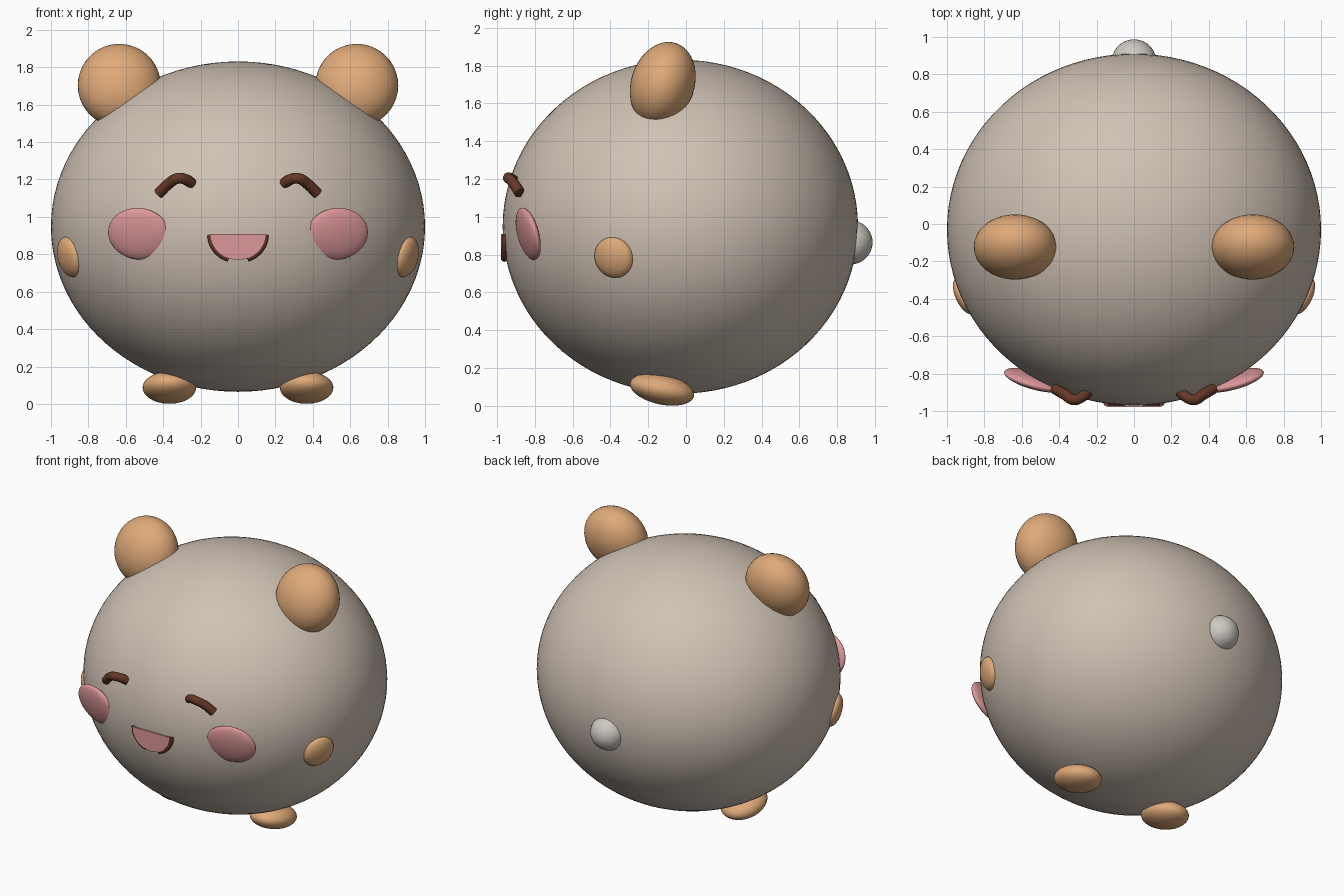
import bpy, bmesh, math
from mathutils import Vector, Matrix

cube = bpy.data.objects.get("Cube")
if cube:
    bpy.data.objects.remove(cube, do_unlink=True)


def material(name, r, g, b):
    m = bpy.data.materials.new(name)
    m.use_nodes = True
    m.diffuse_color = (r, g, b, 1)
    bsdf = next(n for n in m.node_tree.nodes if n.type == 'BSDF_PRINCIPLED')
    bsdf.inputs["Base Color"].default_value = (r, g, b, 1)
    bsdf.inputs["Roughness"].default_value = 0.7
    return m


CREAM = material("warm cream", 0.63, 0.54, 0.46)
WHITE = material("soft white", 0.62, 0.58, 0.54)
TAN = material("light tan", 0.74, 0.40, 0.19)
PINK = material("blush pink", 0.72, 0.31, 0.32)
BROWN = material("dark brown", 0.13, 0.04, 0.02)


def add_object(name, bm, mat, smooth=True):
    bmesh.ops.recalc_face_normals(bm, faces=bm.faces[:])
    for f in bm.faces:
        f.smooth = smooth
    mesh = bpy.data.meshes.new(name)
    bm.to_mesh(mesh)
    bm.free()
    mesh.materials.append(mat)
    obj = bpy.data.objects.new(name, mesh)
    bpy.context.collection.objects.link(obj)
    return obj


def ellipsoid(name, centre, radii, mat, rotation=None, segments=40):
    """Scaled sphere, turned by a 4x4 rotation and moved to its centre."""
    bm = bmesh.new()
    bmesh.ops.create_uvsphere(bm, u_segments=segments, v_segments=segments // 2, radius=1)
    turn = rotation or Matrix.Identity(4)
    bm.transform(Matrix.Translation(centre) @ turn @ Matrix.Diagonal((*radii, 1)))
    return add_object(name, bm, mat)


def facing(direction):
    """Rotation that points the local z axis along a direction."""
    return Vector(direction).to_track_quat('Z', 'Y').to_matrix().to_4x4()


def tube(name, points, radius, mat):
    """Smooth round tube through the points, with flat capped ends."""
    curve = bpy.data.curves.new(name, 'CURVE')
    curve.dimensions = '3D'
    curve.bevel_depth = radius
    curve.bevel_resolution = 3
    curve.use_fill_caps = True
    curve.resolution_u = 6
    spline = curve.splines.new('BEZIER')
    spline.bezier_points.add(len(points) - 1)
    for bp, p in zip(spline.bezier_points, points):
        bp.co = p
        bp.handle_left_type = bp.handle_right_type = 'AUTO'
    curve.materials.append(mat)
    obj = bpy.data.objects.new(name, curve)
    bpy.context.collection.objects.link(obj)
    return obj


# Round body and tail
ellipsoid("body", (0, -0.03, 0.948), (1, 0.94, 0.883), CREAM, segments=96)
ellipsoid("tail", (0, 0.867, 0.865), (0.12, 0.12, 0.118), WHITE)

for side, s in (("left", 1), ("right", -1)):
    # Ears lean back a little
    ellipsoid(side + "_ear", (s * 0.635, -0.123, 1.703), (0.222, 0.168, 0.227), TAN,
              Matrix.Rotation(math.radians(-18), 4, 'X'))
    # Small flat paws hug the sides
    ellipsoid(side + "_hand", (s * 0.9, -0.382, 0.785), (0.11, 0.11, 0.05), TAN,
              facing((s * 0.9, -0.42, -0.24)))
    # Feet tip up at the toes
    ellipsoid(side + "_foot", (s * 0.367, -0.127, 0.087), (0.143, 0.173, 0.08), TAN,
              Matrix.Rotation(math.radians(-12), 4, 'X'))
    # Cheeks
    ellipsoid(side + "_cheek", (s * 0.53, -0.835, 0.91), (0.17, 0.142, 0.04), PINK,
              facing((s * 0.27, -1, -0.25)))
    # Happy closed eyes
    eye_path = [(0.425, -0.88, 1.125), (0.37, -0.912, 1.178), (0.32, -0.94, 1.206),
                (0.28, -0.925, 1.2), (0.245, -0.895, 1.178)]
    tube(side + "_eye", [(s * x, y, z) for x, y, z in eye_path], 0.029, BROWN)
    # Mouth rim, open at the bottom centre
    rim = []
    for i in range(7):
        a = math.radians(70 * i / 6)
        rim.append((s * 0.148 * math.cos(a), -0.957 - 0.004 * i / 6, 0.905 - 0.137 * math.sin(a)))
    tube(side + "_mouth_rim", rim, 0.016, BROWN)

# Half-round mouth plate
bm = bmesh.new()
arc = [math.pi * i / 24 for i in range(25)]
face = bm.faces.new([bm.verts.new((0.147 * math.cos(a), -0.979, 0.908 - 0.137 * math.sin(a)))
                     for a in arc])
ext = bmesh.ops.extrude_face_region(bm, geom=[face])
bmesh.ops.translate(bm, vec=(0, 0.009, 0),
                    verts=[v for v in ext["geom"] if isinstance(v, bmesh.types.BMVert)])
add_object("mouth", bm, PINK, smooth=False)
